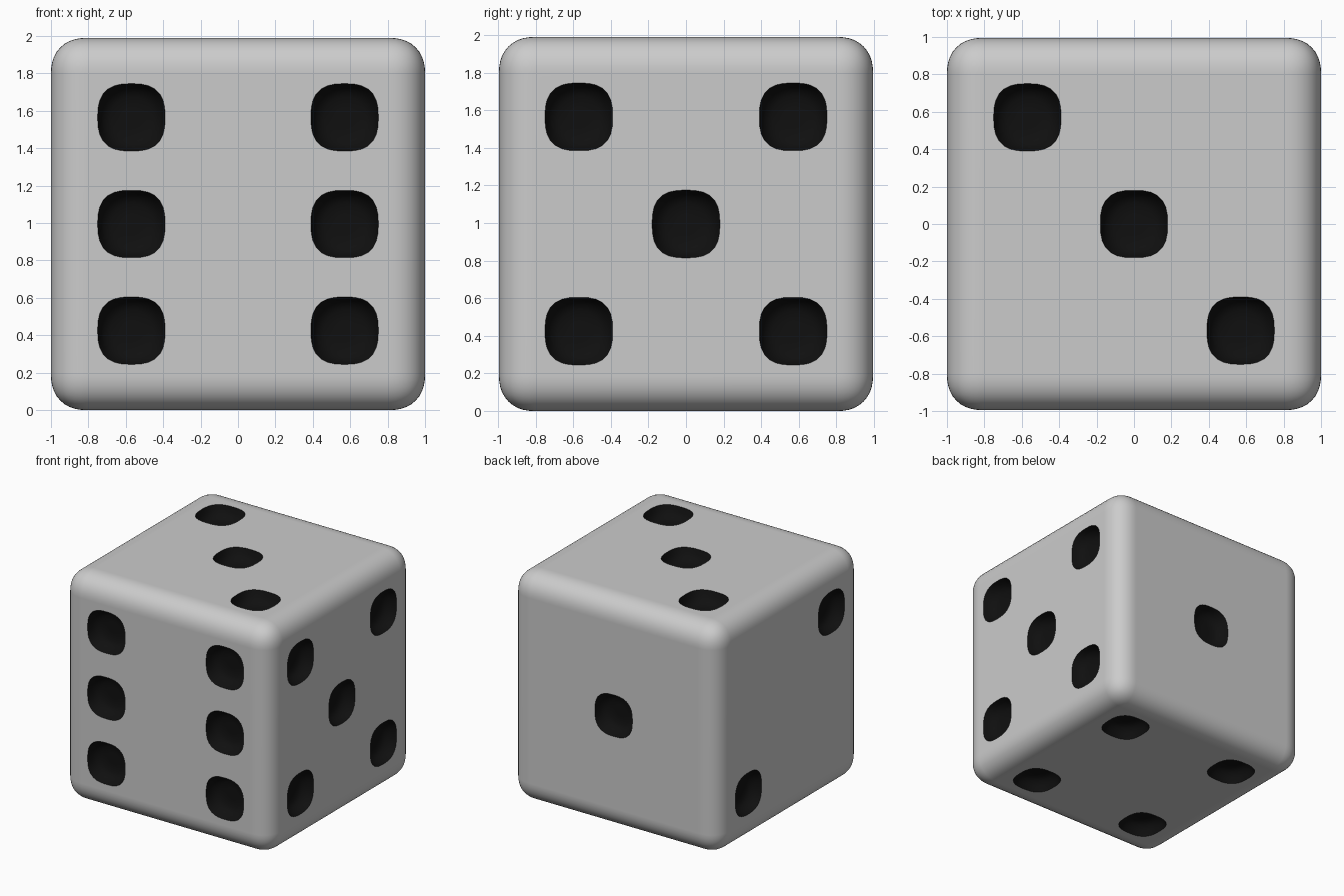
import bpy, bmesh, math
from mathutils import Vector

if "Cube" in bpy.data.objects:
    bpy.data.objects.remove(bpy.data.objects["Cube"])

HX, HY, HZ = 1.0, 0.995, 0.995   # half sizes
P = 0.57                         # pip offset from face centre
R = 0.18                         # pip half width
SEG = 32

black = bpy.data.materials.new("pip_black")
black.diffuse_color = (0.005, 0.005, 0.005, 1)
black.use_nodes = True
black.node_tree.nodes["Principled BSDF"].inputs["Base Color"].default_value = black.diffuse_color


def new_object(name, bm):
    bmesh.ops.recalc_face_normals(bm, faces=bm.faces[:])
    mesh = bpy.data.meshes.new(name)
    bm.to_mesh(mesh)
    bm.free()
    mesh.materials.append(None)
    mesh.materials.append(black)
    obj = bpy.data.objects.new(name, mesh)
    bpy.context.collection.objects.link(obj)
    return obj


# rounded die body
bm = bmesh.new()
bmesh.ops.create_cube(bm, size=2)
bmesh.ops.scale(bm, vec=(HX, HY, HZ), verts=bm.verts)
bmesh.ops.translate(bm, vec=(0, 0, HZ), verts=bm.verts)
bmesh.ops.bevel(bm, geom=bm.edges[:], offset=0.19, offset_type='OFFSET',
                segments=10, profile=0.54, affect='EDGES')
die = new_object("die", bm)

# pip cutter profile: (scale, height, squareness exponent)
PROFILE = [(1.0, 0.05, 2.75), (1.0, 0.0, 2.75), (0.93, -0.045, 2.4),
           (0.82, -0.08, 2.0), (0.62, -0.098, 2.0), (0.3, -0.105, 2.0)]


def add_pip(bm, centre, u, v, n):
    rings = []
    for s, h, e in PROFILE:
        ring = []
        for i in range(SEG):
            a = 2 * math.pi * (i + 0.5) / SEG
            c, d = math.cos(a), math.sin(a)
            r = R * s / (abs(c) ** e + abs(d) ** e) ** (1 / e)
            ring.append(bm.verts.new(centre + u * r * c + v * r * d + n * h))
        rings.append(ring)
    faces = [bm.faces.new(rings[0]), bm.faces.new(rings[-1])]
    for a, b in zip(rings, rings[1:]):
        for i in range(SEG):
            j = (i + 1) % SEG
            faces.append(bm.faces.new((a[i], a[j], b[j], b[i])))
    for f in faces:
        f.material_index = 1


# pip layouts
ONE = [(0, 0)]
TWO = [(-1, 1), (1, -1)]
FOUR = [(a, b) for a in (-1, 1) for b in (-1, 1)]
SIX = FOUR + [(-1, 0), (1, 0)]
X, Y, Z = Vector((1, 0, 0)), Vector((0, 1, 0)), Vector((0, 0, 1))
FACES = [(-Y, HY, X, Z, SIX), (Y, HY, X, Z, ONE),
         (X, HX, Y, Z, FOUR + ONE), (-X, HX, Y, Z, TWO),
         (Z, HZ, X, Y, TWO + ONE), (-Z, HZ, X, Y, FOUR)]

bm = bmesh.new()
for n, dist, u, v, pips in FACES:
    for a, b in pips:
        add_pip(bm, n * dist + u * a * P + v * b * P + Z * HZ, u, v, n)
cutter = new_object("pip_cutter", bm)
cutter.hide_render = True

# carve the pips, keeping the black inside
cut = die.modifiers.new("pips", 'BOOLEAN')
cut.operation = 'DIFFERENCE'
cut.solver = 'EXACT'
cut.object = cutter
bpy.context.view_layer.objects.active = die
die.select_set(True)
bpy.ops.object.modifier_apply(modifier=cut.name)
bpy.data.objects.remove(cutter)

# smooth edges with flat faces
bpy.ops.object.shade_smooth_by_angle(angle=math.radians(35))
wn = die.modifiers.new("weighted_normals", 'WEIGHTED_NORMAL')
wn.keep_sharp = True
